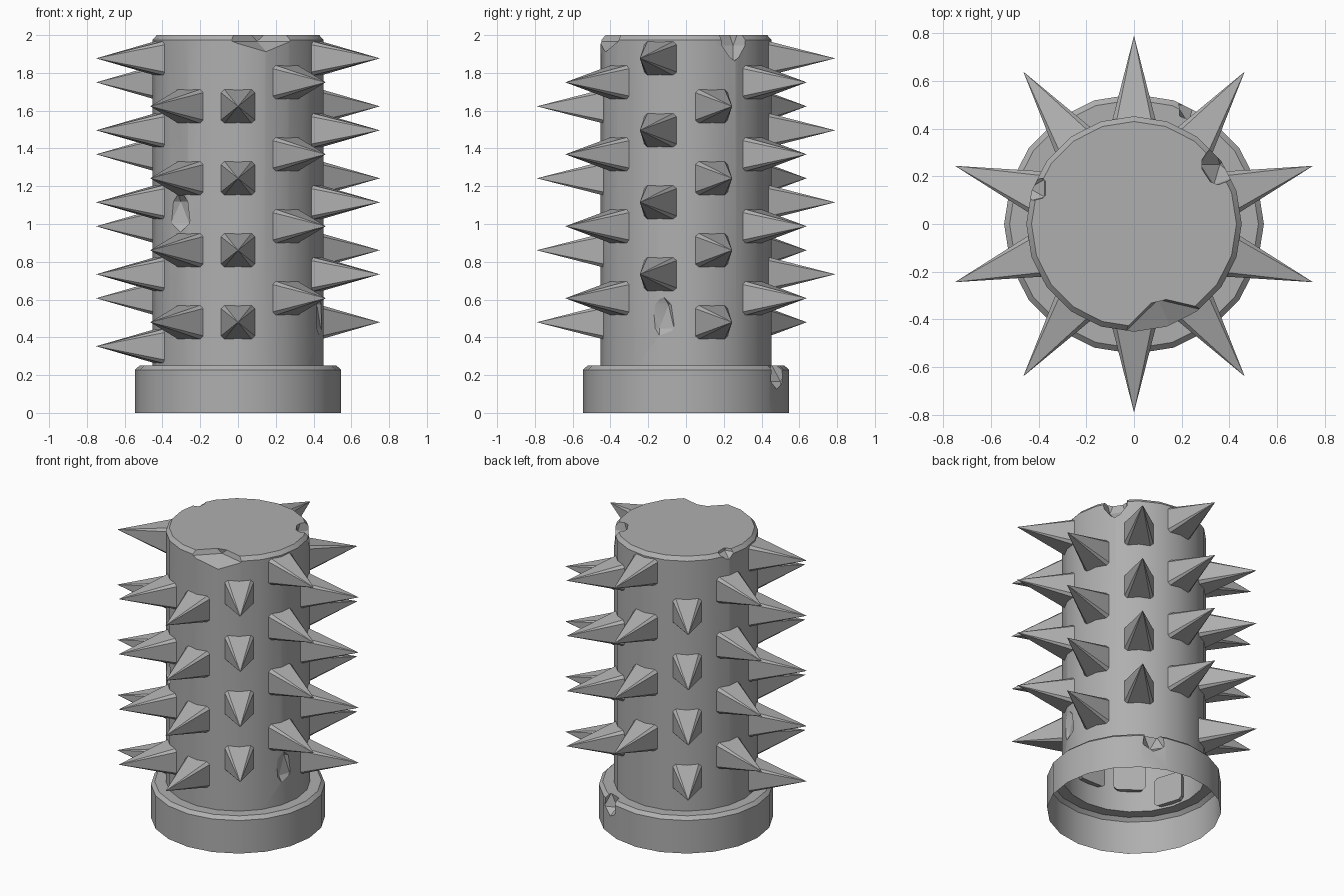
import bpy, bmesh, math
from mathutils import Vector

if "Cube" in bpy.data.objects:
    bpy.data.objects.remove(bpy.data.objects["Cube"])

SIDES = 20

# Dark grey finish
iron = bpy.data.materials.new("dark_grey")
iron.diffuse_color = (.43, .43, .43, 1)
iron.use_nodes = True
iron.node_tree.nodes["Principled BSDF"].inputs["Base Color"].default_value = iron.diffuse_color


def new_object(name, bm):
    me = bpy.data.meshes.new(name)
    bmesh.ops.recalc_face_normals(bm, faces=bm.faces[:])
    bm.to_mesh(me)
    bm.free()
    me.materials.append(iron)
    ob = bpy.data.objects.new(name, me)
    bpy.context.collection.objects.link(ob)
    return ob


# Post and collar: one turned profile with bevelled rims
profile = [(.545, 0), (.545, .228), (.522, .25), (.452, .25), (.452, 1.975), (.43, 2)]
bm = bmesh.new()
rings = []
for r, z in profile:
    rings.append([bm.verts.new((r * math.cos(math.tau * i / SIDES),
                                r * math.sin(math.tau * i / SIDES), z)) for i in range(SIDES)])
for lo, hi in zip(rings, rings[1:]):
    for i in range(SIDES):
        j = (i + 1) % SIDES
        bm.faces.new((lo[i], lo[j], hi[j], hi[i]))
bm.faces.new(rings[-1])
bm.faces.new(rings[0])
post = new_object("post", bm)

# Chips and dents: faceted lumps cut out of the post (centre, radii)
chips = [((.17, -.47, 2.03), (.25, .18, .14)),    # top rim, front right
         ((.36, .25, 2.02), (.09, .10, .17)),     # top rim, back right
         ((-.44, .15, 2.02), (.09, .07, .08)),    # top rim, left
         ((.25, .50, .21), (.08, .09, .10)),      # collar
         ((.45, -.14, .51), (.045, .09, .14)),    # right side dent
         ((-.33, -.34, 1.06), (.10, .07, .13))]   # front left dent
bm = bmesh.new()
for loc, size in chips:
    vs = bmesh.ops.create_icosphere(bm, subdivisions=1, radius=1)["verts"]
    bmesh.ops.scale(bm, vec=size, verts=vs)
    bmesh.ops.translate(bm, vec=loc, verts=vs)
cutter = new_object("chip_cutter", bm)
cutter.hide_render = True
mod = post.modifiers.new("chips", "BOOLEAN")
mod.operation, mod.solver, mod.object = "DIFFERENCE", "EXACT", cutter
bpy.context.view_layer.objects.active = post
post.select_set(True)
bpy.ops.object.modifier_apply(modifier=mod.name)
bpy.data.objects.remove(cutter)

# Open underside
bm = bmesh.new()
bm.from_mesh(post.data)
bottom = [f for f in bm.faces if all(v.co.z < 1e-4 for v in f.verts)]
bmesh.ops.delete(bm, geom=bottom, context="FACES")
bm.to_mesh(post.data)
bm.free()
bpy.ops.object.shade_smooth_by_angle(angle=math.radians(20))

# Spikes: square pyramids with chamfered edges
bm = bmesh.new()
outline = [(-.8, -1), (.8, -1), (1, -.8), (1, .8), (.8, 1), (-.8, 1), (-1, .8), (-1, -.8)]


def spike(angle, z):
    out = Vector((math.cos(angle), math.sin(angle), 0))
    side = Vector((-out.y, out.x, 0))
    base = [bm.verts.new(out * .40 + side * a * .1 + Vector((0, 0, z + b * .1)))
            for a, b in outline]
    tip = bm.verts.new(out * .79 + Vector((0, 0, z)))
    bm.faces.new(base)
    for i in range(8):
        bm.faces.new((base[i], base[(i + 1) % 8], tip))


# Ten columns stepping up in a spiral, plus one extra low spike
for col in range(10):
    angle = math.radians(-90 + 36 * col)
    for row in range(4):
        spike(angle, .48 + .127 * (col % 3) + .381 * row)
spike(math.radians(198), .353)
new_object("spikes", bm)
